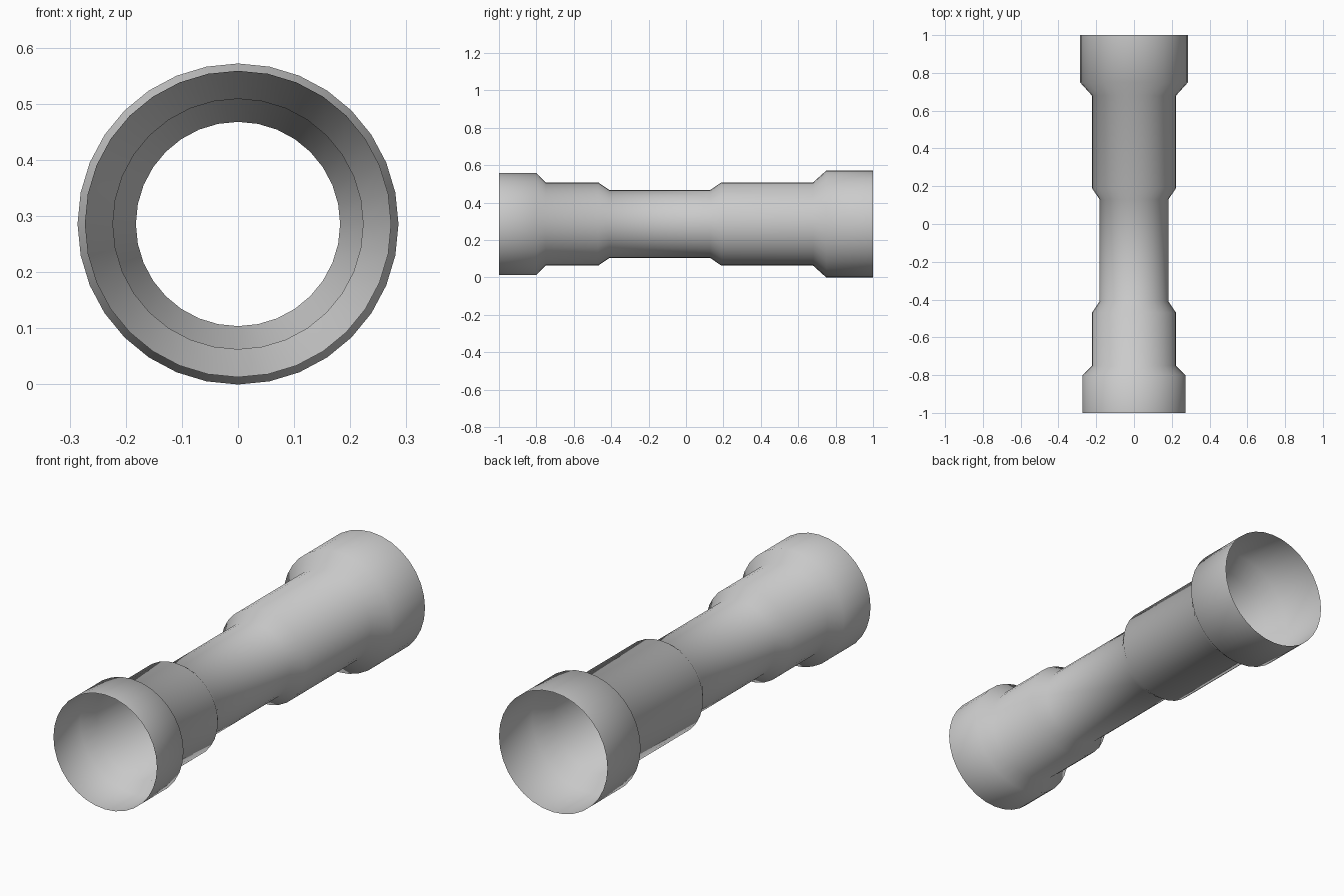
import bpy
import bmesh
import math

cube = bpy.data.objects.get("Cube")
if cube:
    bpy.data.objects.remove(cube, do_unlink=True)

SIDES = 32
AXIS_Z = 0.286

# Stepped tube profile: position along y, radius
PROFILE = [(-1, .273), (-.8, .273), (-.75, .223), (-.47, .223), (-.41, .182),
           (.13, .182), (.19, .223), (.68, .223), (.75, .286), (1, .286)]

# Plain grey surface
grey = bpy.data.materials.new("light_grey")
grey.use_nodes = True
colour = (0.6, 0.6, 0.6, 1)
grey.diffuse_color = colour
grey.node_tree.nodes["Principled BSDF"].inputs["Base Color"].default_value = colour

# Open-ended tube with a ring of vertices at each profile step
bm = bmesh.new()
rings = []
for y, radius in PROFILE:
    angles = [2 * math.pi * i / SIDES for i in range(SIDES)]
    rings.append([bm.verts.new((radius * math.sin(a), y, AXIS_Z + radius * math.cos(a)))
                  for a in angles])
for near, far in zip(rings, rings[1:]):
    for i in range(SIDES):
        j = (i + 1) % SIDES
        face = bm.faces.new((near[i], far[i], far[j], near[j]))
        face.smooth = True
        face.normal_update()
        middle = face.calc_center_median()
        if face.normal.x * middle.x + face.normal.z * (middle.z - AXIS_Z) < 0:
            face.normal_flip()

mesh = bpy.data.meshes.new("stepped_tube")
bm.to_mesh(mesh)
bm.free()
mesh.materials.append(grey)
tube = bpy.data.objects.new("stepped_tube", mesh)
bpy.context.collection.objects.link(tube)
